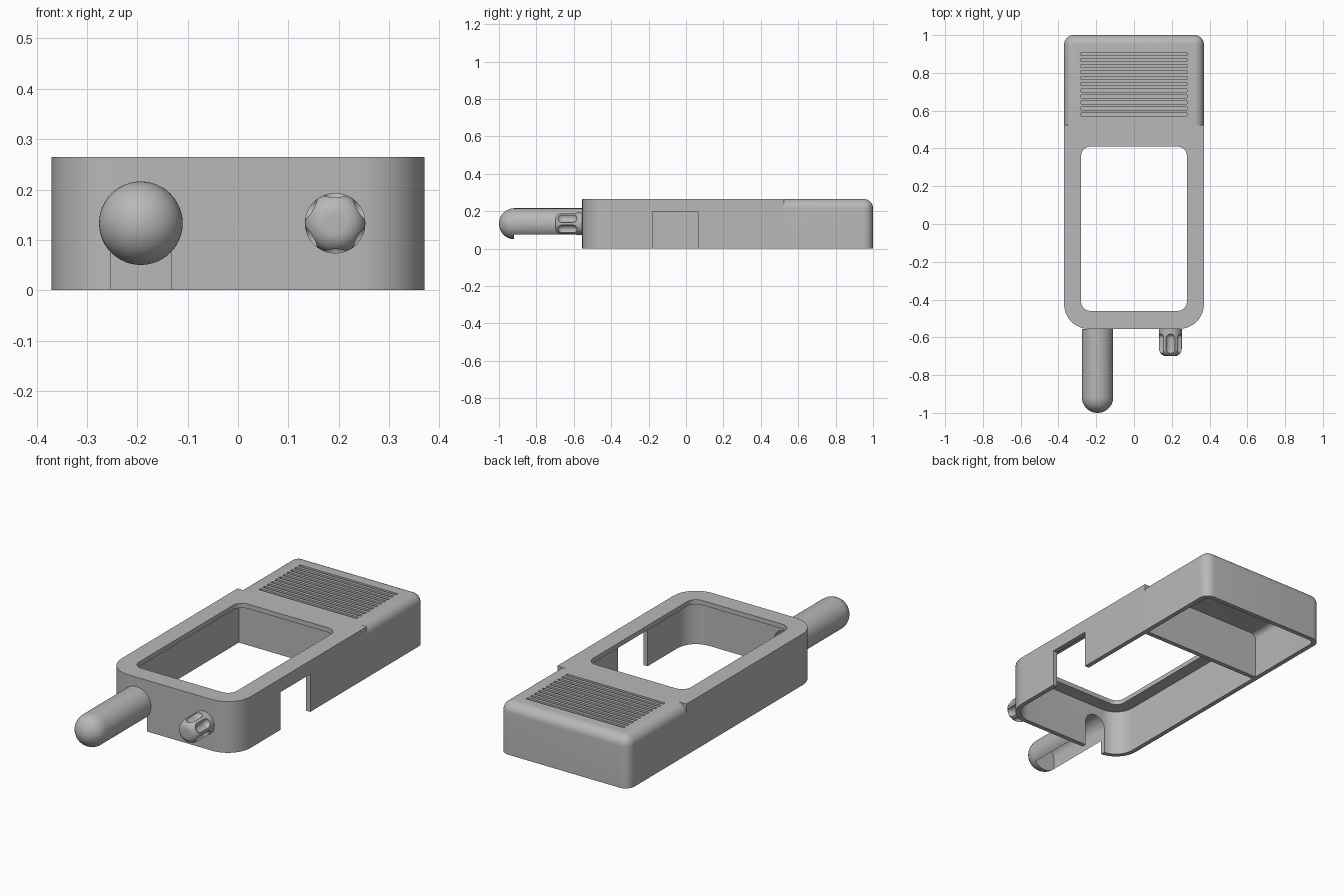
import bpy, bmesh, math
from mathutils import Vector, Matrix

old = bpy.data.objects.get("Cube")
if old:
    bpy.data.objects.remove(old, do_unlink=True)

grey = bpy.data.materials.new("plain grey")
grey.use_nodes = True
GREY = (0.48, 0.48, 0.48, 1)
grey.diffuse_color = GREY
grey.node_tree.nodes["Principled BSDF"].inputs["Base Color"].default_value = GREY

HEIGHT, HALF, WALL = 0.265, 0.37, 0.024
FRONT, STEP, BACK = -0.555, 0.525, 1.0
AXIS_X, AXIS_Z = 0.193, 0.133


def finish(name, bm):
    bmesh.ops.recalc_face_normals(bm, faces=bm.faces)
    mesh = bpy.data.meshes.new(name)
    bm.to_mesh(mesh)
    bm.free()
    mesh.materials.append(grey)
    obj = bpy.data.objects.new(name, mesh)
    bpy.context.collection.objects.link(obj)
    return obj


def extrude(name, points, offset):
    bm = bmesh.new()
    face = bm.faces.new([bm.verts.new(p) for p in points])
    grown = bmesh.ops.extrude_face_region(bm, geom=[face])["geom"]
    moved = [v for v in grown if isinstance(v, bmesh.types.BMVert)]
    bmesh.ops.translate(bm, verts=moved, vec=offset)
    return finish(name, bm)


def slab(name, half, y0, y1, z0, z1, front_r=0, back_r=0):
    """Upright prism with rounded front and back corners."""
    points = []
    corners = [(1, 1, back_r), (-1, 1, back_r), (-1, -1, front_r), (1, -1, front_r)]
    for i, (sx, sy, r) in enumerate(corners):
        cx, cy = sx * (half - r), (y1 - r if sy > 0 else y0 + r)
        steps = 12 if r else 0
        for k in range(steps + 1):
            a = math.pi / 2 * (i + k / max(steps, 1))
            points.append((cx + r * math.cos(a), cy + r * math.sin(a), z0))
    return extrude(name, points, (0, 0, z1 - z0))


def box(name, x0, x1, y0, y1, z0, z1):
    return extrude(name, [(x0, y0, z0), (x1, y0, z0), (x1, y1, z0), (x0, y1, z0)],
                   (0, 0, z1 - z0))


def rounded_cover(name, half, y0, y1, z0, z1, r):
    """Box rounded along its top sides, top back and upright back edges."""
    obj = box(name, -half, half, y0, y1, z0, z1)
    bm = bmesh.new()
    bm.from_mesh(obj.data)

    def rounded(e):
        a, b = (v.co for v in e.verts)
        top = min(a.z, b.z) > z1 - 0.001
        rear = min(a.y, b.y) > y1 - 0.001
        return (top and max(a.y, b.y) > y1 - 0.001) or (rear and max(a.z, b.z) > z1 - 0.001)

    bmesh.ops.bevel(bm, geom=[e for e in bm.edges if rounded(e)], offset=r,
                    segments=8, profile=0.5, affect='EDGES')
    bm.to_mesh(obj.data)
    bm.free()
    return obj


def lathe(name, x, profile, sides=48):
    """Spin (radius, y) points around a line along y."""
    bm = bmesh.new()
    verts = [bm.verts.new((x + r, y, AXIS_Z)) for r, y in profile]
    edges = [bm.edges.new(pair) for pair in zip(verts, verts[1:])]
    bmesh.ops.spin(bm, geom=verts + edges, cent=(x, 0, AXIS_Z), axis=(0, 1, 0),
                   angle=math.tau, steps=sides)
    bmesh.ops.remove_doubles(bm, verts=bm.verts, dist=0.0002)
    return finish(name, bm)


def cut(target, cutter):
    mod = target.modifiers.new("cut", 'BOOLEAN')
    mod.operation, mod.solver, mod.object = 'DIFFERENCE', 'EXACT', cutter
    bpy.context.view_layer.objects.active = target
    bpy.ops.object.modifier_apply(modifier=mod.name)
    bpy.data.objects.remove(cutter, do_unlink=True)


def arch(y0, y1):
    """U-shaped cutter, round at the top and open below."""
    r = 0.06
    points = [(-AXIS_X + r, y0, -0.1)]
    for k in range(25):
        a = math.pi * k / 24
        points.append((-AXIS_X + r * math.cos(a), y0, AXIS_Z + r * math.sin(a)))
    points.append((-AXIS_X - r, y0, -0.1))
    return extrude("arch_cutter", points, (0, y1 - y0, 0))


# Front housing: hollow frame with a rear partition
housing = slab("front_housing", HALF, FRONT, STEP, 0, HEIGHT, front_r=0.13)
cut(housing, slab("cavity_cutter", HALF - WALL, FRONT + WALL, STEP - WALL,
                  -0.1, HEIGHT - WALL, front_r=0.13 - WALL))
cut(housing, slab("window_cutter", 0.28, -0.46, 0.41, 0.15, 0.4, 0.05, 0.05))
cut(housing, box("side_notch_cutter", 0.3, 0.5, -0.18, 0.063, -0.1, 0.195))
cut(housing, arch(FRONT - 0.05, FRONT + 0.06))

# Rear cover: rounded hollow box with grooves across the top
cover = rounded_cover("rear_cover", HALF, STEP, BACK, 0, HEIGHT, 0.05)
cut(cover, rounded_cover("rear_cavity_cutter", HALF - WALL, STEP - 0.1, BACK - WALL,
                         -0.1, HEIGHT - WALL, 0.03))
for i in range(11):
    y = 0.58 + 0.032 * i
    cut(cover, box("groove_cutter", -0.28, 0.28, y - 0.008, y + 0.008, HEIGHT - 0.014, 0.3))

# Antenna: round-ended rod with an open channel underneath
R = 0.083
profile = [(0, FRONT), (R, FRONT)]
for k in range(17):
    a = math.pi / 2 * k / 16
    profile.append((R * math.cos(a), -1 + R - R * math.sin(a)))
antenna = lathe("antenna", -AXIS_X, profile)
cut(antenna, arch(-0.92, FRONT + 0.05))

# Knob: rounded tip with six scooped grips
R, F = 0.06, 0.04
profile = [(0, FRONT), (R, FRONT)]
for k in range(11):
    a = math.pi / 2 * k / 10
    profile.append((R - F + F * math.cos(a), -0.7 + F - F * math.sin(a)))
profile.append((0, -0.7))
knob = lathe("knob", AXIS_X, profile)
for i in range(6):
    a = math.pi / 2 + math.tau * i / 6
    r = 0.025
    scoop = [(r * math.sin(math.pi / 2 * k / 8), -0.582 - r + r * math.cos(math.pi / 2 * k / 8))
             for k in range(9)]
    scoop += [(x, -0.582 - 0.688 - y) for x, y in reversed(scoop)]
    cutter = lathe("scoop_cutter", 0, scoop, 24)
    cutter.data.transform(Matrix.Translation(
        Vector((AXIS_X + 0.064 * math.cos(a), 0, 0.064 * math.sin(a)))))
    cut(knob, cutter)

# Smooth shading on curved parts, crisp edges elsewhere
bpy.ops.object.select_all(action='DESELECT')
for obj in (housing, cover, antenna, knob):
    obj.select_set(True)
bpy.context.view_layer.objects.active = housing
bpy.ops.object.shade_smooth_by_angle(angle=math.radians(30))
